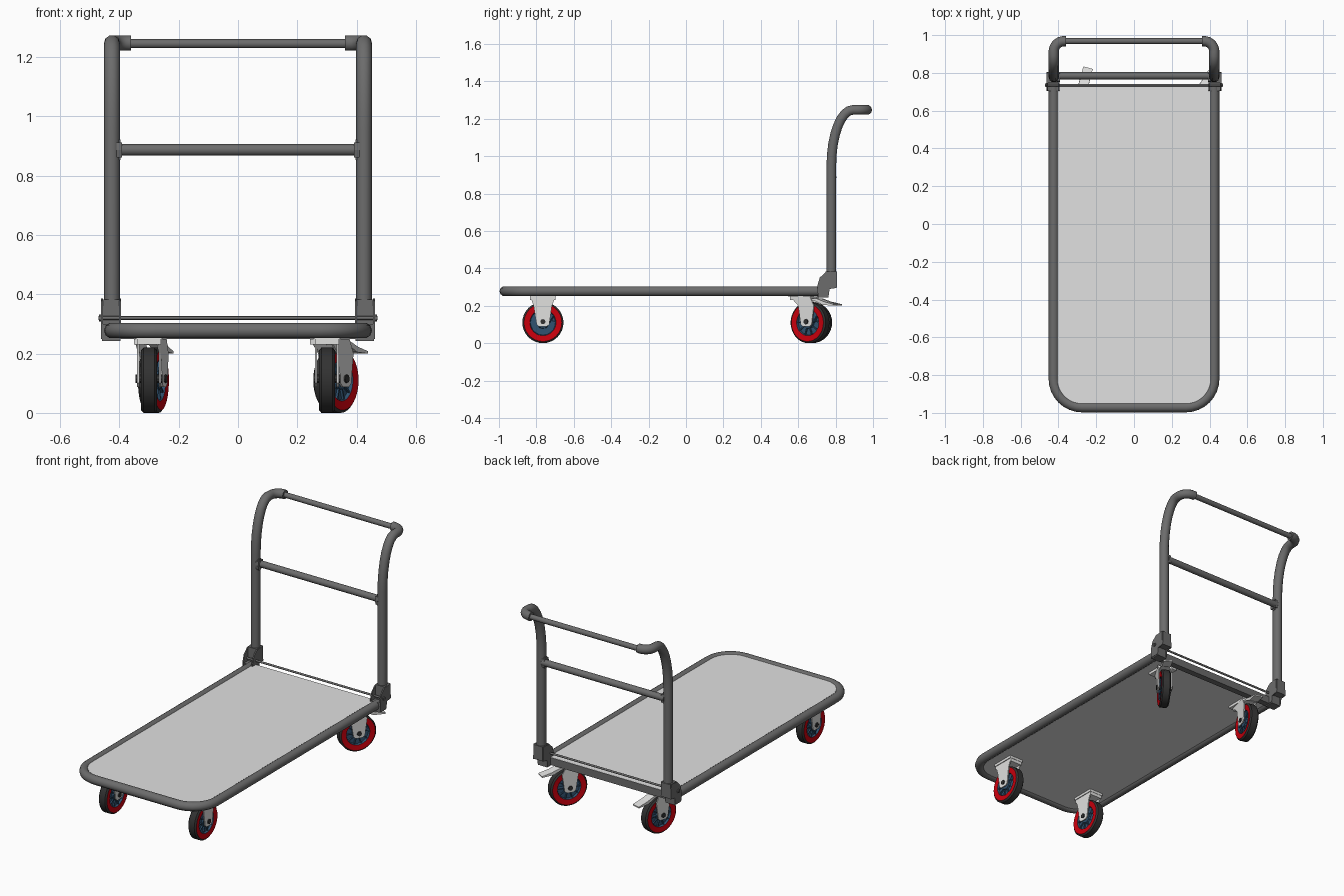
import bpy, bmesh, math
from mathutils import Matrix, Vector

cube = bpy.data.objects.get("Cube")
if cube:
    bpy.data.objects.remove(cube)


def material(name, rgb):
    m = bpy.data.materials.new(name)
    m.use_nodes = True
    m.diffuse_color = (*rgb, 1)
    bsdf = next(n for n in m.node_tree.nodes if n.type == 'BSDF_PRINCIPLED')
    bsdf.inputs["Base Color"].default_value = (*rgb, 1)
    return m


FRAME = material("dark grey paint", (0.15, 0.15, 0.15))
DECK = material("light grey deck", (0.75, 0.75, 0.75))
STEEL = material("pale steel", (0.75, 0.75, 0.74))
RED = material("red wheel side", (0.6, 0.0, 0.004))
BLUE = material("blue hub", (0.03, 0.085, 0.16))
BLACK = material("black rubber", (0.032, 0.032, 0.032))


def finish(name, mesh, mats, place=None, smooth=True):
    for m in mats:
        mesh.materials.append(m)
    ob = bpy.data.objects.new(name, mesh)
    bpy.context.collection.objects.link(ob)
    if place:
        ob.matrix_world = place
    if smooth:
        bpy.ops.object.select_all(action='DESELECT')
        ob.select_set(True)
        bpy.context.view_layer.objects.active = ob
        bpy.ops.object.shade_smooth_by_angle(angle=math.radians(40))


def from_bm(name, bm, mats, place=None, smooth=False):
    bmesh.ops.recalc_face_normals(bm, faces=bm.faces[:])
    mesh = bpy.data.meshes.new(name)
    bm.to_mesh(mesh)
    bm.free()
    finish(name, mesh, mats, place, smooth)


def add_box(bm, lo, hi):
    lo, hi = Vector(lo), Vector(hi)
    size = Matrix.Diagonal((*(hi - lo), 1))
    bmesh.ops.create_cube(bm, size=1, matrix=Matrix.Translation((lo + hi) / 2) @ size)


def add_prism(bm, pts, a, b, axis='X'):
    # Extrude a flat outline: (y, z) along x, or (x, y) along z
    co = [(a, u, v) if axis == 'X' else (u, v, a) for u, v in pts]
    face = bm.faces.new([bm.verts.new(c) for c in co])
    geom = bmesh.ops.extrude_face_region(bm, geom=[face])["geom"]
    move = (b - a, 0, 0) if axis == 'X' else (0, 0, b - a)
    bmesh.ops.translate(bm, vec=move, verts=[g for g in geom if isinstance(g, bmesh.types.BMVert)])


def add_rod(bm, p, q, r, sides=16):
    p, q = Vector(p), Vector(q)
    turn = (q - p).to_track_quat('Z', 'Y').to_matrix().to_4x4()
    bmesh.ops.create_cone(bm, cap_ends=True, segments=sides, radius1=r, radius2=r,
                          depth=(q - p).length, matrix=Matrix.Translation((p + q) / 2) @ turn)


def rounded(corners, steps=8):
    # Each corner: point, bend length before it, bend length after it
    pts = []
    for i, (p, a, b) in enumerate(corners):
        p = Vector(p)
        if not a:
            pts.append(p)
            continue
        u = (Vector(corners[i - 1][0]) - p).normalized() * a
        v = (Vector(corners[i + 1][0]) - p).normalized() * b
        for k in range(steps + 1):
            t = math.pi / 2 * k / steps
            pts.append(p + u * (1 - math.sin(t)) + v * (1 - math.cos(t)))
    return pts


def tube(name, pts, r):
    cu = bpy.data.curves.new(name, 'CURVE')
    cu.dimensions = '3D'
    cu.bevel_depth = r
    cu.bevel_resolution = 3
    cu.use_fill_caps = True
    sp = cu.splines.new('POLY')
    sp.points.add(len(pts) - 1)
    for point, p in zip(sp.points, pts):
        point.co = (*p, 1)
    tmp = bpy.data.objects.new(name + "_path", cu)
    mesh = bpy.data.meshes.new_from_object(tmp)
    bpy.data.objects.remove(tmp)
    mesh.materials.clear()
    finish(name, mesh, [FRAME])


SIDE, BACK, R = 0.425, 0.777, 0.027

# Platform: bent tube around a thin deck
loop = rounded([((-SIDE, 0.735, 0.278), 0, 0), ((-SIDE, -0.97, 0.278), 0.15, 0.15),
                ((SIDE, -0.97, 0.278), 0.15, 0.15), ((SIDE, 0.735, 0.278), 0, 0)])
tube("platform_tube", loop, R)
bm = bmesh.new()
add_prism(bm, [(p.x * 0.97, p.y if p.y > 0 else p.y + 0.012) for p in loop], 0.264, 0.296, 'Z')
from_bm("deck", bm, [DECK])

# Rear cross channel and hinge rod
bm = bmesh.new()
add_box(bm, (-0.4, 0.725, 0.25), (0.4, 0.737, 0.295))
add_box(bm, (-0.4, 0.7, 0.25), (0.4, 0.73, 0.258))
from_bm("rear_channel", bm, [FRAME])
bm = bmesh.new()
add_rod(bm, (-0.47, 0.735, 0.32), (0.47, 0.735, 0.32), 0.006)
for s in (-1, 1):
    add_rod(bm, (s * 0.458, 0.735, 0.32), (s * 0.468, 0.735, 0.32), 0.012, 6)
from_bm("hinge_rod", bm, [FRAME], smooth=True)

# Push handle: two bent uprights, grip bar and middle bar
for s, side in ((1, "left"), (-1, "right")):
    x = s * SIDE
    tube(side + "_upright", rounded([
        ((x, BACK, 0.3), 0, 0), ((x, BACK, 1.247), 0.3, 0.115),
        ((x, 0.968, 1.247), 0.055, 0.055), ((s * 0.36, 0.968, 1.247), 0, 0)]), R)

    # Hinge bracket: ears, upper socket and lower clamp
    bm = bmesh.new()
    ear = [(0.705, 0.25), (0.703, 0.31), (0.715, 0.35), (0.745, 0.378), (0.8, 0.385),
           (0.805, 0.295), (0.768, 0.29), (0.762, 0.25)]
    for a in (0.394, 0.455):
        add_prism(bm, ear, s * a, s * (a + 0.007))
    lo, hi = sorted((s * 0.397, s * 0.459))
    add_box(bm, (lo, 0.747, 0.297), (hi, 0.806, 0.383))
    add_box(bm, (lo, 0.705, 0.243), (hi, 0.762, 0.3))
    from_bm(side + "_hinge_bracket", bm, [FRAME])

    # Chamfered flange where the middle bar meets the upright
    bm = bmesh.new()
    flange = [(BACK + i * 0.02, 0.887 + j * 0.025) for i, j in ((-1, -1), (1, -1), (1, 1), (-1, 1))]
    flange.insert(2, (BACK + 0.024, 0.887))
    flange.append((BACK - 0.024, 0.887))
    add_prism(bm, flange, s * 0.392, s * 0.41)
    add_box(bm, sorted((s * 0.396, s * 0.41))[:1] + [BACK - 0.01, 0.852],
            sorted((s * 0.396, s * 0.41))[1:] + [BACK + 0.01, 0.922])
    from_bm(side + "_bar_flange", bm, [FRAME])

for name, y, z, half, r in (("grip_bar", 0.968, 1.245, 0.37, 0.016),
                            ("middle_bar", 0.785, 0.887, 0.41, 0.02)):
    tube(name, [Vector((-half, y, z)), Vector((half, y, z))], r)


def wheel(name, place):
    half = [(0.022, 0.001), (0.022, 0.03), (0.012, 0.033), (0.012, 0.066),
            (0.024, 0.07), (0.027, 0.101), (0.019, 0.11)]
    profile = half + [(-x, r) for x, r in reversed(half)]
    bm = bmesh.new()
    verts = [bm.verts.new((x, r, 0)) for x, r in profile]
    edges = [bm.edges.new(pair) for pair in zip(verts, verts[1:])]
    bmesh.ops.spin(bm, geom=verts + edges, cent=(0, 0, 0), axis=(1, 0, 0),
                   angle=2 * math.pi, steps=32)
    bmesh.ops.remove_doubles(bm, verts=bm.verts[:], dist=0.0001)
    for k in range(10):     # hub ribs
        n = len(bm.verts)
        add_box(bm, (-0.02, 0.028, -0.003), (0.02, 0.068, 0.003))
        bm.verts.ensure_lookup_table()
        bmesh.ops.rotate(bm, verts=bm.verts[n:], cent=(0, 0, 0),
                         matrix=Matrix.Rotation(k * math.pi / 5, 3, 'X'))
    for f in bm.faces:      # colour by distance from the axle
        c = f.calc_center_median()
        r = math.hypot(c.y, c.z)
        f.material_index = 0 if r < 0.069 else 1 if r < 0.1 else 2
    from_bm(name, bm, [BLUE, RED, BLACK], place, True)


def caster(name, x, y, yaw, trail):
    place = Matrix.Translation((x, y, 0)) @ Matrix.Rotation(-math.radians(yaw), 4, 'Z')
    wheel(name + "_wheel", place @ Matrix.Translation((0, trail, 0.11)))
    bm = bmesh.new()
    add_rod(bm, (-0.046, trail, 0.115), (0.046, trail, 0.115), 0.014, 8)
    from_bm(name + "_axle", bm, [BLACK], place)

    # Fork with two tapered arms under a crown
    bm = bmesh.new()
    back, front = (-0.045, 0.08) if trail else (-0.068, 0.068)
    arm = [(back, 0.25), (front, 0.25), (trail + 0.048, 0.2), (trail + 0.034, 0.1),
           (trail + 0.02, 0.088), (trail - 0.02, 0.088), (trail - 0.034, 0.1),
           (trail - 0.05, 0.2)]
    for a in (-0.04, 0.033):
        add_prism(bm, arm, a, a + 0.007)
    add_box(bm, (-0.04, back, 0.23), (0.04, front, 0.25))
    from_bm(name + "_fork", bm, [STEEL], place)

    # Mounting plate stays square to the deck
    bm = bmesh.new()
    add_box(bm, (-0.045, -0.07, 0.249), (0.045, 0.07, 0.266))
    from_bm(name + "_mounting_plate", bm, [STEEL], Matrix.Translation((x, y, 0)))

    # Brake pedal on the swivelling casters
    if trail:
        bm = bmesh.new()
        pedal = [(0.03, 0.24), (0.11, 0.24), (0.16, 0.222), (0.22, 0.208),
                 (0.22, 0.2), (0.15, 0.205), (0.1, 0.228), (0.03, 0.23)]
        add_prism(bm, pedal, -0.026, 0.026)
        from_bm(name + "_brake_pedal", bm, [STEEL], place)


caster("front_left", 0.3, -0.765, 0, 0)
caster("front_right", -0.3, -0.765, 0, 0)
caster("rear_left", 0.3, 0.615, 32, 0.057)
caster("rear_right", -0.3, 0.615, 15, 0.057)
